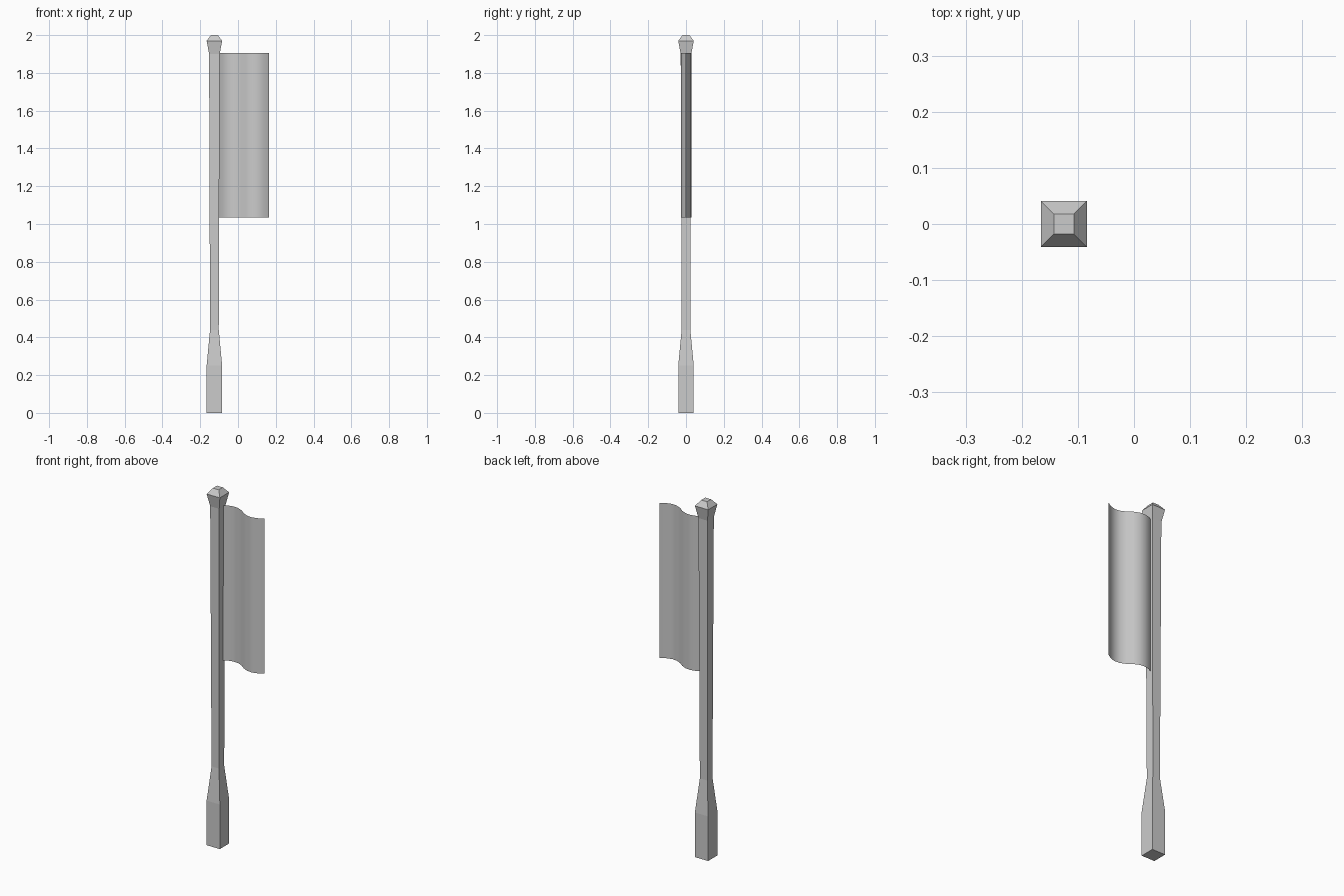
import bpy, bmesh

if "Cube" in bpy.data.objects:
    bpy.data.objects.remove(bpy.data.objects["Cube"])

POLE_X = -0.125

grey = bpy.data.materials.new("plain grey")
grey.diffuse_color = (0.6, 0.6, 0.6, 1)
grey.use_nodes = True
grey.node_tree.nodes["Principled BSDF"].inputs["Base Color"].default_value = grey.diffuse_color


def finish(name, bm, smooth=False):
    mesh = bpy.data.meshes.new(name)
    for f in bm.faces:
        f.smooth = smooth
    bm.to_mesh(mesh)
    bm.free()
    mesh.materials.append(grey)
    obj = bpy.data.objects.new(name, mesh)
    bpy.context.collection.objects.link(obj)
    return obj


def square_stack(name, sections):
    """Loft square sections given as (z, half width), closed at both ends."""
    bm = bmesh.new()
    rings = [[bm.verts.new((POLE_X + sx * h, sy * h, z))
              for sx, sy in ((-1, -1), (1, -1), (1, 1), (-1, 1))]
             for z, h in sections]
    for a, b in zip(rings, rings[1:]):
        for i in range(4):
            j = (i + 1) % 4
            bm.faces.new((a[i], a[j], b[j], b[i]))
    bm.faces.new(rings[0][::-1])
    bm.faces.new(rings[-1])
    return finish(name, bm)


# Square post: thick foot, slim shaft, flared cap with a sloped top
square_stack("post", [(0, 0.041), (0.25, 0.041), (0.44, 0.023),
                      (1.9, 0.028), (1.97, 0.041), (2.0, 0.018)])

# Hanging banner: one wavy sheet
wave = [(-0.112, 0.002), (-0.08, 0.021), (-0.048, 0.029), (-0.016, 0.026),
        (0.015, 0.012), (0.042, -0.009), (0.073, -0.023), (0.103, -0.026),
        (0.135, -0.017), (0.164, 0.001)]
bm = bmesh.new()
low, high = ([bm.verts.new((x, y, z)) for x, y in wave] for z in (1.035, 1.905))
for i in range(len(wave) - 1):
    bm.faces.new((low[i], low[i + 1], high[i + 1], high[i]))
finish("banner", bm, smooth=True)
